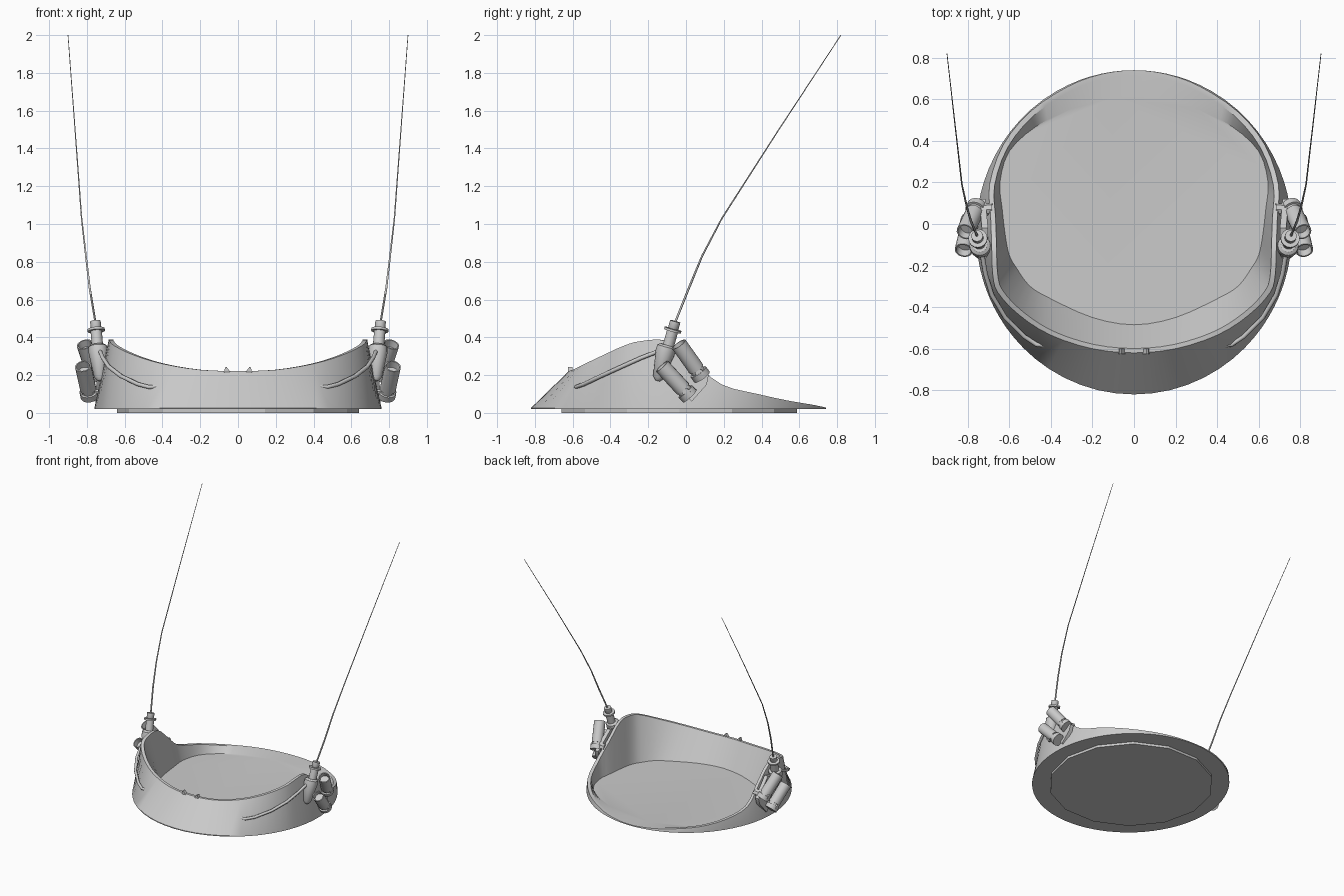
import bpy, bmesh, math
from mathutils import Vector

old = bpy.data.objects.get("Cube")
if old:
    bpy.data.objects.remove(old, do_unlink=True)

grey = bpy.data.materials.new("plain grey")
grey.use_nodes = True
grey.diffuse_color = (0.6, 0.6, 0.6, 1)
grey.node_tree.nodes["Principled BSDF"].inputs["Base Color"].default_value = (0.6, 0.6, 0.6, 1)


def finish(name, bm, angle=35):
    bmesh.ops.recalc_face_normals(bm, faces=bm.faces)
    mesh = bpy.data.meshes.new(name)
    bm.to_mesh(mesh)
    bm.free()
    ob = bpy.data.objects.new(name, mesh)
    bpy.context.collection.objects.link(ob)
    mesh.materials.append(grey)
    bpy.ops.object.select_all(action='DESELECT')
    ob.select_set(True)
    bpy.context.view_layer.objects.active = ob
    bpy.ops.object.shade_smooth_by_angle(angle=math.radians(angle))
    return ob


def loft(bm, rings, caps=True):
    """Skin a list of closed rings of points."""
    vs = [[bm.verts.new(p) for p in r] for r in rings]
    n = len(vs[0])
    for a, b in zip(vs, vs[1:]):
        for i in range(n):
            j = (i + 1) % n
            bm.faces.new((a[i], a[j], b[j], b[i]))
    if caps:
        bm.faces.new(vs[0])
        bm.faces.new(vs[-1])


def turned(name, start, end, profile, sides=16, hollow=False):
    """Surface of revolution; profile holds (distance fraction, radius)."""
    start, end = Vector(start), Vector(end)
    axis = end - start
    u = axis.orthogonal().normalized()
    v = axis.normalized().cross(u)
    rings = []
    for t, r in profile:
        c = start + axis * t
        rings.append([c + r * (u * math.cos(a) + v * math.sin(a))
                      for a in (2 * math.pi * i / sides for i in range(sides))])
    bm = bmesh.new()
    loft(bm, rings)
    return finish(name, bm)


def rod(name, points, radii, sides=8):
    """Bent round rod through points."""
    points = [Vector(p) for p in points]
    rings = []
    for i, p in enumerate(points):
        d = (points[min(i + 1, len(points) - 1)] - points[max(i - 1, 0)]).normalized()
        u = d.cross(Vector((1, 0, 0))).normalized()
        v = d.cross(u)
        rings.append([p + radii[i] * (u * math.cos(a) + v * math.sin(a))
                      for a in (2 * math.pi * k / sides for k in range(sides))])
    bm = bmesh.new()
    loft(bm, rings)
    return finish(name, bm, 60)


# Half outline: rim x, y, z and the matching floor edge x, y
half = [
    (0, -.62, .222, 0, -.485), (.2, -.6, .228, .2, -.45),
    (.4, -.535, .26, .4, -.36), (.55, -.44, .305, .5, -.3),
    (.655, -.33, .355, .56, -.22), (.68, -.24, .38, .6, -.15),
    (.685, -.1, .38, .62, -.05), (.69, .04, .27, .635, .08),
    (.695, .19, .15, .645, .2), (.63, .38, .1, .6, .35),
    (.5, .54, .065, .47, .47), (.32, .66, .045, .3, .555),
    (.16, .72, .033, .15, .6), (0, .74, .028, 0, .617)]


def refine(rows, steps=3):
    """Catmull-Rom subdivision of the outline rows."""
    out = []
    mirror = lambda r: (-r[0], r[1], r[2], -r[3], r[4])
    ext = [mirror(rows[1])] + rows + [mirror(rows[-2])]
    for p0, p1, p2, p3 in zip(ext, ext[1:], ext[2:], ext[3:]):
        for k in range(steps):
            t = k / steps
            out.append(tuple(
                b + t * (c - a) / 2 + t * t * (a - 2.5 * b + 2 * c - d / 2)
                + t ** 3 * (1.5 * (b - c) + (d - a) / 2)
                for a, b, c, d in zip(p0, p1, p2, p3)))
    return out + [rows[-1]]


fine = refine(half)
outline = fine + [(-r[0], r[1], r[2], -r[3], r[4]) for r in fine[-2:0:-1]]

# Sloped shell: flared skirt, rim, inner wall, floor and underside in one skin
skirt, lip, rim, inner, floor = [], [], [], [], []
for x, y, z, fx, fy in outline:
    a = math.atan2(y + .04, x)
    ex, ey = .76 * math.cos(a), -.04 + .78 * math.sin(a)
    skirt.append((ex, ey, .02))
    lip.append((ex, ey, .027))
    rim.append((x, y, z))
    inner.append((x * .966, y * .966, z))
    floor.append((fx, fy, .022))
bm = bmesh.new()
loft(bm, [skirt, lip, rim, inner, floor])
finish("turret_shell", bm, 30)

# Low mounting plate underneath
sides = 14
bm = bmesh.new()
loft(bm, [[(.64 * math.cos(a), -.035 + .64 * math.sin(a), z)
           for a in (2 * math.pi * i / sides for i in range(sides))] for z in (0, .021)])
finish("mounting_plate", bm, 20)

for side, s in (("left", 1), ("right", -1)):
    # Pair of launcher tubes: collar at the foot, hollow muzzle
    for tag, foot, muzzle in (("upper", (.755, .085, .19), (.812, -.038, .363)),
                              ("lower", (.785, .02, .088), (.82, -.127, .247))):
        foot, muzzle = [Vector((s * p[0], p[1], p[2])) for p in (foot, muzzle)]
        turned(f"{side}_{tag}_launcher_tube", foot, muzzle,
               [(0, .035), (0, .049), (.16, .049), (.16, .038), (.24, .038),
                (.24, .043), (1, .043), (1, .036), (.82, .034)])
        # Lug that ties each tube to the shell
        lug = foot.lerp(muzzle, .12)
        turned(f"{side}_{tag}_launcher_lug", lug + Vector((s * .045, 0, 0)),
               lug - Vector((s * .08, 0, -.01)), [(0, .022), (1, .03)], 8)

    # Bracket plate behind the tubes
    bm = bmesh.new()
    plate = [(-.13, .3), (-.02, .33), (.12, .2), (.11, .15), (.03, .06), (-.02, .12)]
    loft(bm, [[(s * (x0 - .1 * z), y, z) for y, z in plate] for x0 in (.765, .735)])
    finish(f"{side}_launcher_bracket", bm)

    # Antenna base: tapered body, neck, flange and tip
    turned(f"{side}_antenna_body", (s * .73, -.15, .17), (s * .742, -.1, .36),
           [(0, .012), (.1, .03), (.8, .052), (.95, .05), (1, .036)])
    turned(f"{side}_antenna_base", (s * .742, -.1, .33), (s * .755, -.057, .485),
           [(0, .03), (.66, .03), (.66, .046), (.74, .046), (.74, .024), (.78, .028), (1, .028)])

    # Whip antenna
    whip = [(.755, -.057, .48), (.785, .015, .66), (.805, .085, .83),
            (.828, .19, 1.03), (.862, .485, 1.49), (.9, .82, 2)]
    rod(f"{side}_antenna_whip", [(s * x, y, z) for x, y, z in whip],
        [.006, .006, .005, .004, .003, .002], 6)

    # Cable conduit running forward along the shell
    cable = [(.43, -.585, .138), (.47, -.58, .137), (.53, -.54, .152), (.62, -.45, .195),
             (.685, -.34, .245), (.715, -.24, .29), (.73, -.15, .325)]
    rod(f"{side}_cable", [(s * x, y, z) for x, y, z in cable], [.011] * len(cable))

    # Small stop on the front rim
    bm = bmesh.new()
    loft(bm, [[(s * .04, y, .215), (s * .075, y, .215), (s * .067, y, .243), (s * .06, y, .243)]
              for y in (-.625, -.6)])
    finish(f"{side}_front_stop", bm)
